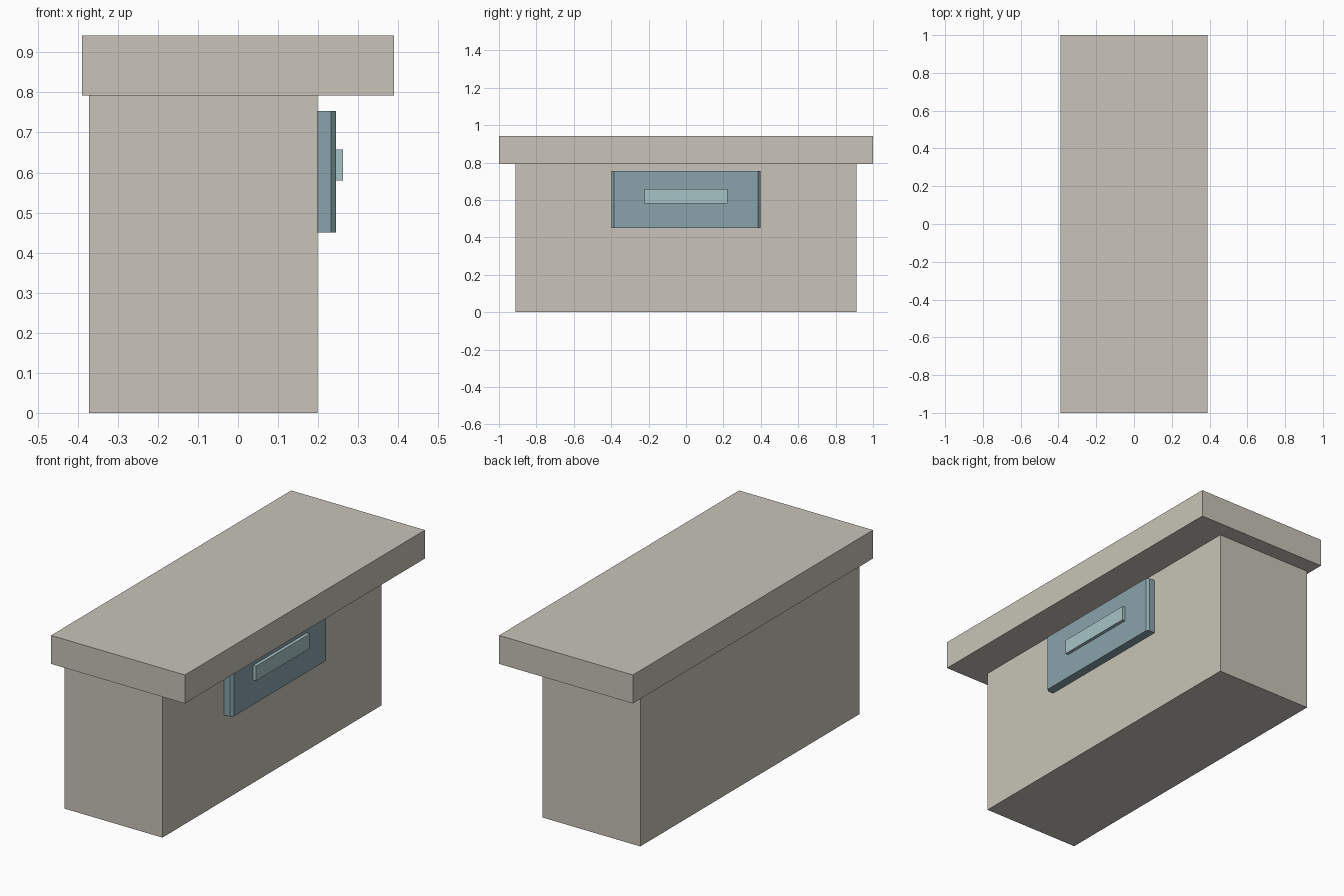
import bpy
import bmesh

cube = bpy.data.objects.get("Cube")
if cube:
    bpy.data.objects.remove(cube, do_unlink=True)


def material(name, color):
    mat = bpy.data.materials.new(name)
    mat.use_nodes = True
    mat.diffuse_color = (*color, 1)
    mat.node_tree.nodes["Principled BSDF"].inputs["Base Color"].default_value = (*color, 1)
    return mat


def box(name, x, y, z, mat, chamfer=0):
    """Box from (min, max) ranges; chamfer cuts the upright edges on the +x face."""
    bm = bmesh.new()
    bmesh.ops.create_cube(bm, size=1)
    for v in bm.verts:
        v.co = [r[0] if c < 0 else r[1] for c, r in zip(v.co, (x, y, z))]
    if chamfer:
        edges = [e for e in bm.edges
                 if all(v.co.x > sum(x) / 2 for v in e.verts)
                 and abs(e.verts[0].co.y - e.verts[1].co.y) < 1e-5]
        bmesh.ops.bevel(bm, geom=edges, offset=chamfer, segments=1, affect='EDGES')
    mesh = bpy.data.meshes.new(name)
    bm.to_mesh(mesh)
    bm.free()
    mesh.materials.append(mat)
    obj = bpy.data.objects.new(name, mesh)
    bpy.context.collection.objects.link(obj)
    return obj


stone = material("warm_grey", (0.58, 0.55, 0.48))
blue = material("dusty_blue", (0.25, 0.37, 0.41))
pale = material("pale_blue", (0.39, 0.55, 0.565))

# Cabinet body and overhanging top slab
box("counter_body", (-0.372, 0.198), (-0.912, 0.912), (0, 0.792), stone)
box("counter_top", (-0.39, 0.39), (-1, 1), (0.792, 0.942), stone)

# Chamfered drawer front and its pull
box("drawer_front", (0.198, 0.245), (-0.398, 0.398), (0.45, 0.754), blue, 0.013)
box("drawer_handle", (0.245, 0.262), (-0.223, 0.223), (0.58, 0.658), pale)
